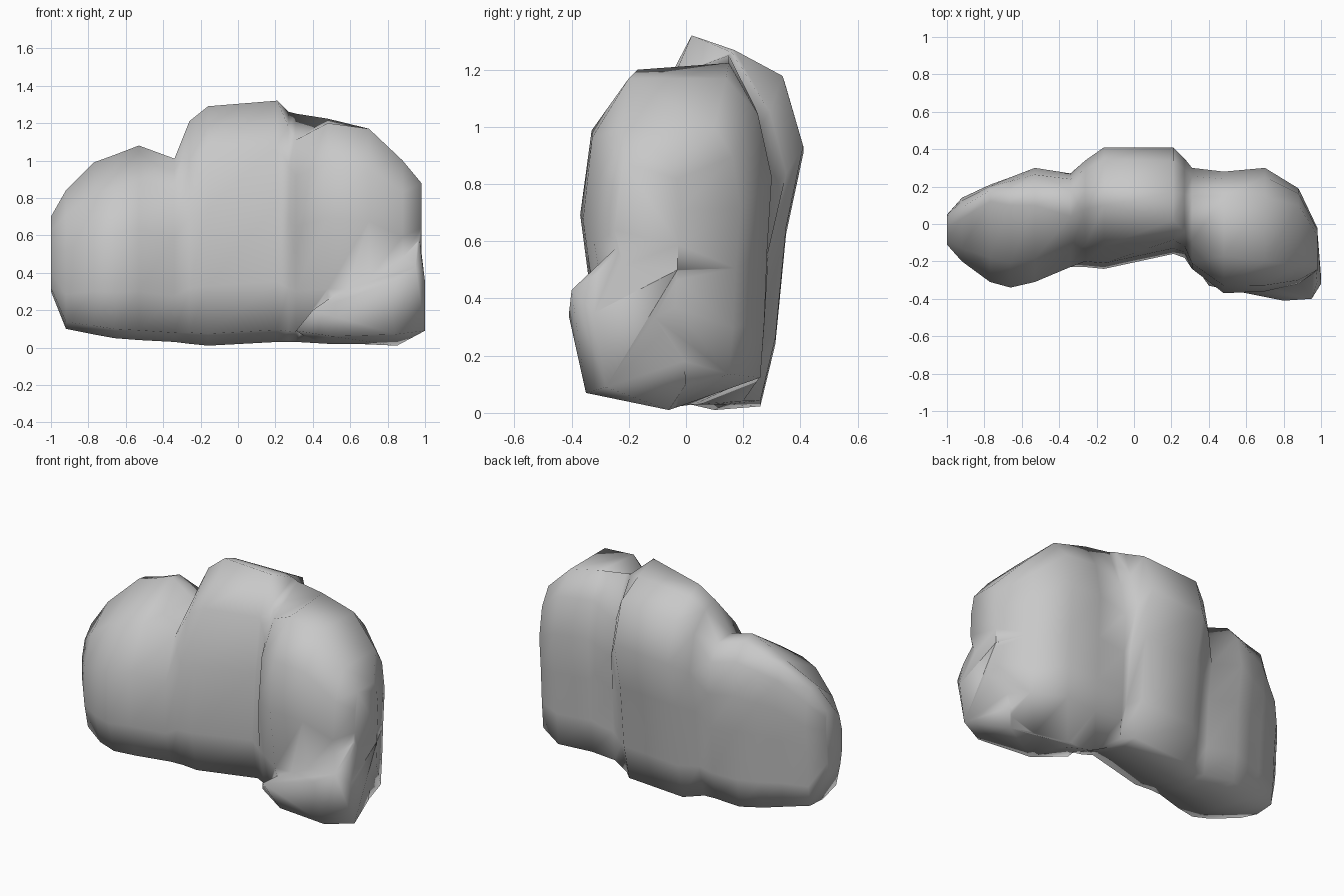
import bpy, bmesh

cube = bpy.data.objects.get("Cube")
if cube:
    bpy.data.objects.remove(cube, do_unlink=True)

stone = bpy.data.materials.new("grey stone")
stone.use_nodes = True
grey = (0.58, 0.58, 0.58, 1)
stone.diffuse_color = grey
stone.node_tree.nodes["Principled BSDF"].inputs["Base Color"].default_value = grey


def finish(bm, name):
    bmesh.ops.recalc_face_normals(bm, faces=bm.faces)
    mesh = bpy.data.meshes.new(name)
    bm.to_mesh(mesh)
    bm.free()
    mesh.materials.append(stone)
    obj = bpy.data.objects.new(name, mesh)
    bpy.context.collection.objects.link(obj)
    return obj


def mix(a, b, t):
    return a + (b - a) * t


def section(tuck, heel_in, heel_up, shoulder,
            x, bottom, top, front, back, crest_front, crest_back, fall):
    """One upright slice of rock: undercut toe, steep sides, bevelled crest.
    tuck pulls in the low front, heel_in and heel_up the low back,
    shoulder slopes the high front, fall lowers the back crest."""
    h, w = top - bottom, back - front
    heel = back - heel_in * min(1, w / 0.5)
    points = [
        (mix(front, back, 0.5), 0), (front + w * 0.1 + tuck, 0.05),
        (front + tuck, 0.25), (front, 0.57),
        (mix(front, crest_front, shoulder), 0.82), (crest_front, 1),
        (crest_back, 1 - fall), (mix(back, crest_back, 0.3), 0.89),
        (back, 0.7), (mix(back, heel, 0.4), 0.48),
        (mix(back, heel, 0.65), 0.18 + heel_up), (heel, 0.01 + heel_up),
    ]
    return [(x, y, bottom + v * h) for y, v in points]


def loft(name, rings_of_points):
    bm = bmesh.new()
    rings = [[bm.verts.new(p) for p in ring] for ring in rings_of_points]
    for a, b in zip(rings, rings[1:]):
        for i in range(len(a)):
            j = (i + 1) % len(a)
            bm.faces.new((a[i], a[j], b[j], b[i]))
    bm.faces.new(rings[0])
    bm.faces.new(rings[-1])
    return finish(bm, name)


def hull(name, points):
    bm = bmesh.new()
    verts = [bm.verts.new(p) for p in points]
    bmesh.ops.convex_hull(bm, input=verts)
    loose = [v for v in bm.verts if not v.link_faces]
    bmesh.ops.delete(bm, geom=loose, context="VERTS")
    return finish(bm, name)


# Slices from right to left:
# x, bottom, top, front, back, crest front, crest back, fall
low_boulder = [section(0, 0.07, 0, 0.3, *s) for s in (
    (-1, 0.3, 0.7, -0.11, 0.05, -0.02, 0.04, 0.01),
    (-0.92, 0.1, 0.84, -0.2, 0.14, 0.03, 0.09, 0.01),
    (-0.77, 0.07, 0.99, -0.31, 0.21, 0.12, 0.18, 0.01),
    (-0.66, 0.05, 1.03, -0.34, 0.25, 0.1, 0.18, 0.02),
    (-0.53, 0.04, 1.08, -0.31, 0.3, 0.1, 0.18, 0.02),
    (-0.34, 0.03, 1.01, -0.23, 0.27, 0.04, 0.17, 0.01),
)]
tall_boulder = [section(-0.03, 0.15, 0, 0.3, *s) for s in (
    (-0.26, 0.02, 1.21, -0.2, 0.34, 0.08, 0.18, 0.02),
    (-0.16, 0.01, 1.29, -0.21, 0.41, 0.1, 0.2, 0.03),
    (0.21, 0.03, 1.32, -0.13, 0.41, 0.02, 0.17, 0.04),
    (0.27, 0.03, 1.18, -0.15, 0.35, -0.04, 0.16, -0.07),
)]
side_boulder = [section(0.05, 0.04, 0.08, 0.2, *s) for s in (
    (0.31, 0.03, 1.11, -0.24, 0.3, -0.09, 0.15, -0.13),
    (0.48, 0.02, 1.2, -0.37, 0.28, -0.17, 0.15, -0.02),
    (0.7, 0.02, 1.17, -0.36, 0.3, -0.2, 0.14, 0),
    (0.88, 0.05, 1, -0.32, 0.19, -0.22, 0.1, 0),
    (0.98, 0.32, 0.88, -0.25, -0.02, -0.22, -0.06, 0),
)]
rock = loft("rock_body", low_boulder + tall_boulder + side_boulder)

# Jutting ledge at the lower front corner
ledge = hull("rock_ledge", [
    (0.31, -0.2, 0.09), (0.4, -0.33, 0.2), (0.5, -0.3, 0.06),
    (0.8, -0.41, 0.34), (0.84, -0.35, 0.07), (0.95, -0.4, 0.43),
    (0.98, -0.31, 0.49), (1, -0.32, 0.35), (1, -0.28, 0.09),
    (0.85, -0.06, 0.01), (0.9, 0, 0.1), (0.97, -0.22, 0.6), (0.4, 0, 0.03),
    (0.98, -0.03, 0.5),
])

# Fuse the ledge into the body so the shading flows across
union = rock.modifiers.new("fuse", "BOOLEAN")
union.operation = "UNION"
union.solver = "EXACT"
union.object = ledge
bpy.context.view_layer.objects.active = rock
rock.select_set(True)
bpy.ops.object.modifier_apply(modifier=union.name)
bpy.data.objects.remove(ledge, do_unlink=True)
for poly in rock.data.polygons:
    poly.use_smooth = True
